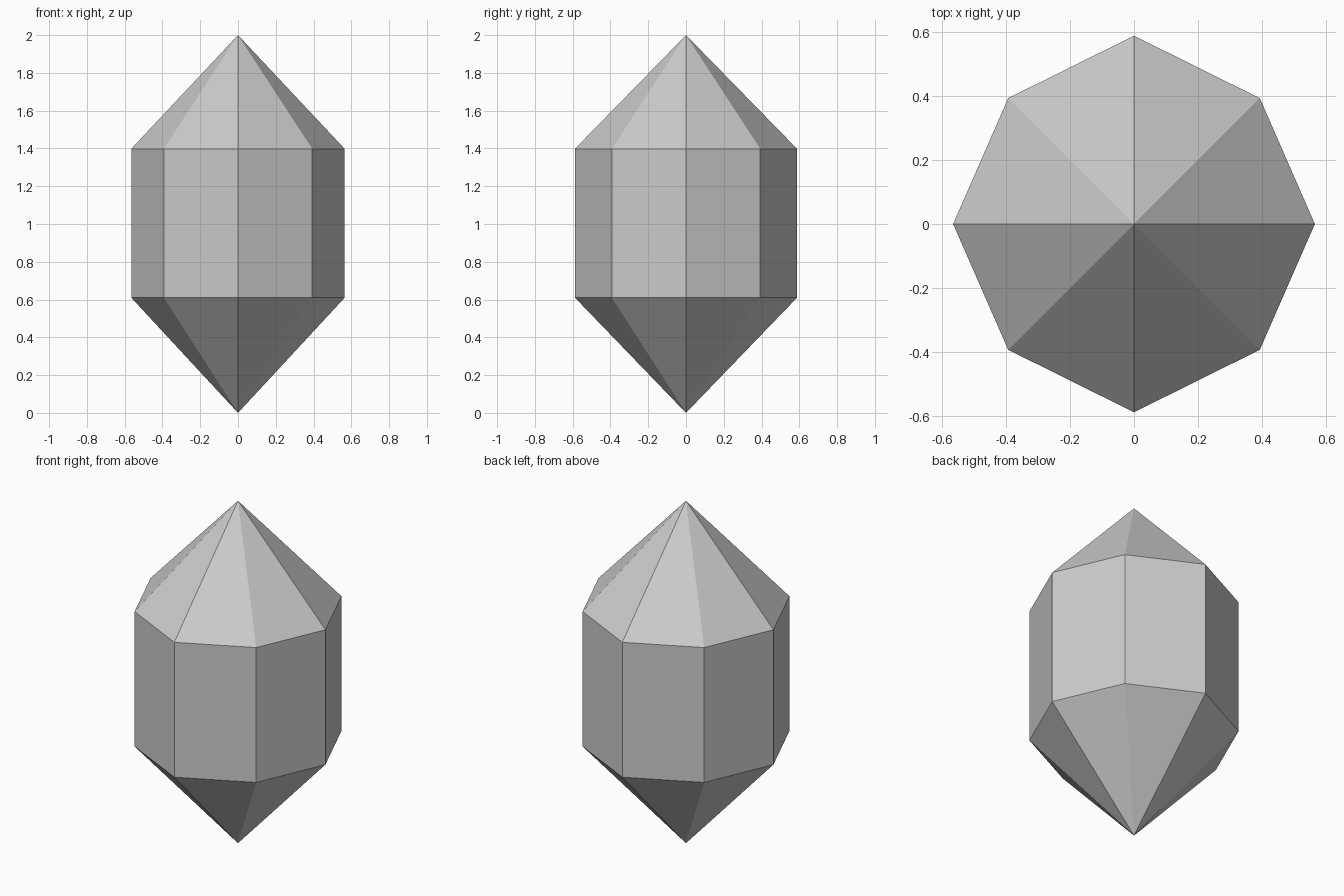
import bpy, bmesh

if "Cube" in bpy.data.objects:
    bpy.data.objects.remove(bpy.data.objects["Cube"])

# Eight-sided ring, slightly longer along y than x
A, B, D = 0.565, 0.588, 0.393
outline = [(A, 0), (D, D), (0, B), (-D, D), (-A, 0), (-D, -D), (0, -B), (D, -D)]
Z_LOW, Z_HIGH, Z_TOP = 0.61, 1.398, 2.0

bm = bmesh.new()
low = [bm.verts.new((x, y, Z_LOW)) for x, y in outline]
high = [bm.verts.new((x, y, Z_HIGH)) for x, y in outline]
bottom_tip = bm.verts.new((0, 0, 0))
top_tip = bm.verts.new((0, 0, Z_TOP))

# Lower point, straight wall and upper point for each side
for i in range(len(outline)):
    j = (i + 1) % len(outline)
    bm.faces.new((bottom_tip, low[j], low[i]))
    bm.faces.new((low[i], low[j], high[j], high[i]))
    bm.faces.new((high[i], high[j], top_tip))

bmesh.ops.recalc_face_normals(bm, faces=bm.faces[:])
mesh = bpy.data.meshes.new("crystal")
bm.to_mesh(mesh)
bm.free()
crystal = bpy.data.objects.new("crystal", mesh)
bpy.context.collection.objects.link(crystal)
